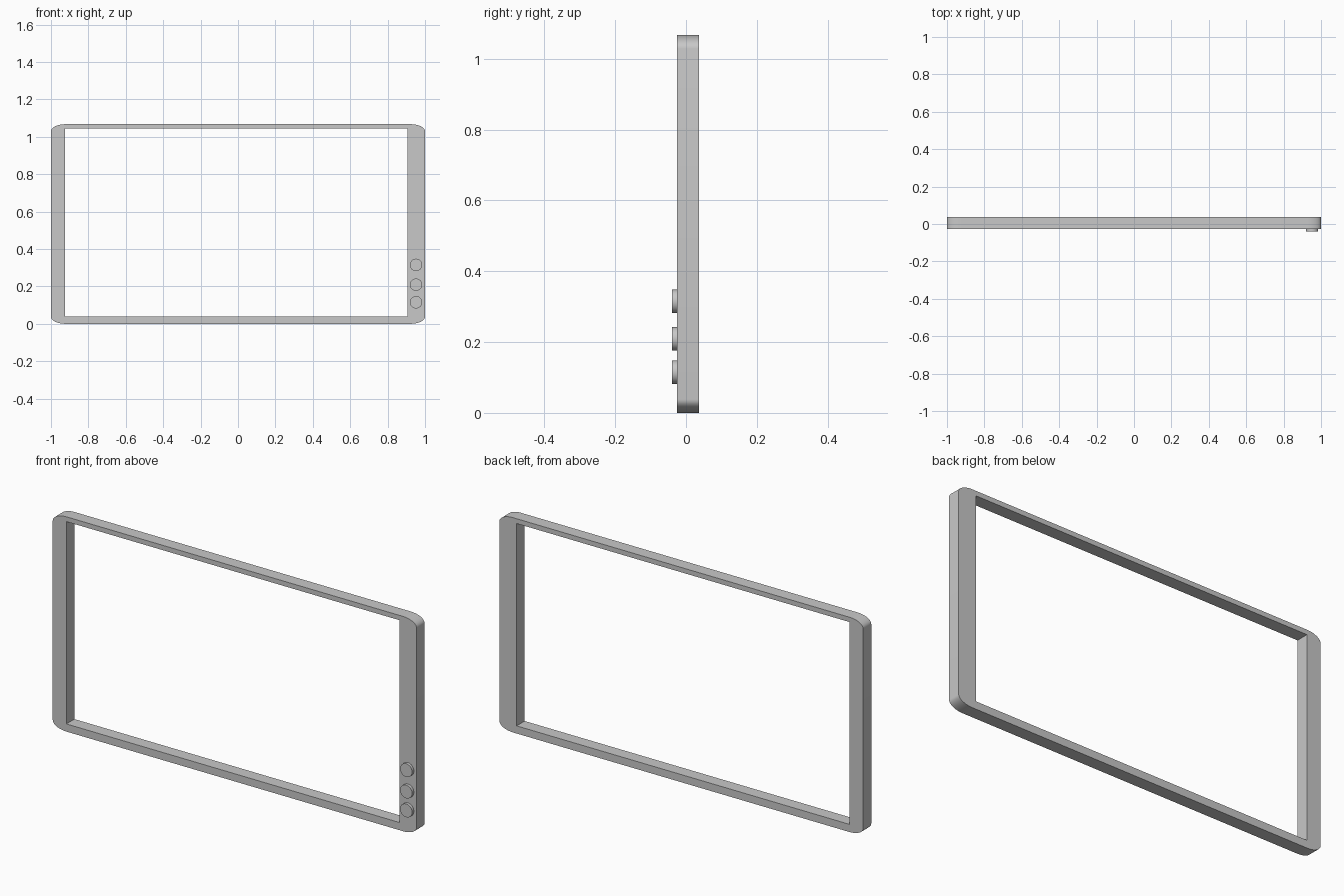
import bpy, bmesh
from math import sin, cos, pi, radians
from mathutils import Matrix

cube = bpy.data.objects.get("Cube")
if cube:
    bpy.data.objects.remove(cube, do_unlink=True)

FRONT, BACK, HEIGHT = -0.026, 0.037, 1.067
LEFT, RIGHT, LOW, HIGH = -0.925, 0.905, 0.038, 1.043   # opening
RX, RZ, STEPS = 0.075, 0.038, 10                       # oval outer corners

grey = bpy.data.materials.new("plain grey")
grey.use_nodes = True
colour = (0.58, 0.58, 0.58, 1)
grey.diffuse_color = colour
grey.node_tree.nodes["Principled BSDF"].inputs["Base Color"].default_value = colour


def finish(name, bm):
    """Turn the bmesh into a smooth-by-angle object."""
    bmesh.ops.recalc_face_normals(bm, faces=bm.faces)
    mesh = bpy.data.meshes.new(name)
    bm.to_mesh(mesh)
    bm.free()
    mesh.materials.append(grey)
    obj = bpy.data.objects.new(name, mesh)
    bpy.context.collection.objects.link(obj)
    bpy.ops.object.select_all(action='DESELECT')
    obj.select_set(True)
    bpy.context.view_layer.objects.active = obj
    bpy.ops.object.shade_smooth_by_angle(angle=radians(30))
    return obj


# Frame: rounded border around a square-cornered opening
bm = bmesh.new()
corners = [(1, 1, RIGHT, HIGH), (-1, 1, LEFT, HIGH),
           (-1, -1, LEFT, LOW), (1, -1, RIGHT, LOW)]
arcs, inner = [], []
for i, (sx, sz, ix, iz) in enumerate(corners):
    cx = sx * (1 - RX)
    cz = HEIGHT / 2 + sz * (HEIGHT / 2 - RZ)
    angles = [(i + k / STEPS) * pi / 2 for k in range(STEPS + 1)]
    arcs.append([bm.verts.new((cx + RX * cos(a), FRONT, cz + RZ * sin(a)))
                 for a in angles])
    inner.append(bm.verts.new((ix, FRONT, iz)))
for i in range(4):
    j = (i + 1) % 4
    bm.faces.new([inner[i]] + arcs[i])
    bm.faces.new([inner[i], arcs[i][-1], arcs[j][0], inner[j]])
border = bmesh.ops.extrude_face_region(bm, geom=list(bm.faces), use_keep_orig=True)
bmesh.ops.translate(bm, vec=(0, BACK - FRONT, 0),
                    verts=[v for v in border["geom"] if isinstance(v, bmesh.types.BMVert)])
finish("screen_frame", bm)

# Round buttons on the front of the right-hand border
for name, z in (("upper", 0.315), ("middle", 0.209), ("lower", 0.115)):
    bm = bmesh.new()
    place = Matrix.Translation((0.952, -0.03, z)) @ Matrix.Rotation(pi / 2, 4, 'X')
    bmesh.ops.create_cone(bm, cap_ends=True, segments=32, radius1=0.033,
                          radius2=0.033, depth=0.02, matrix=place)
    finish(name + "_button", bm)
